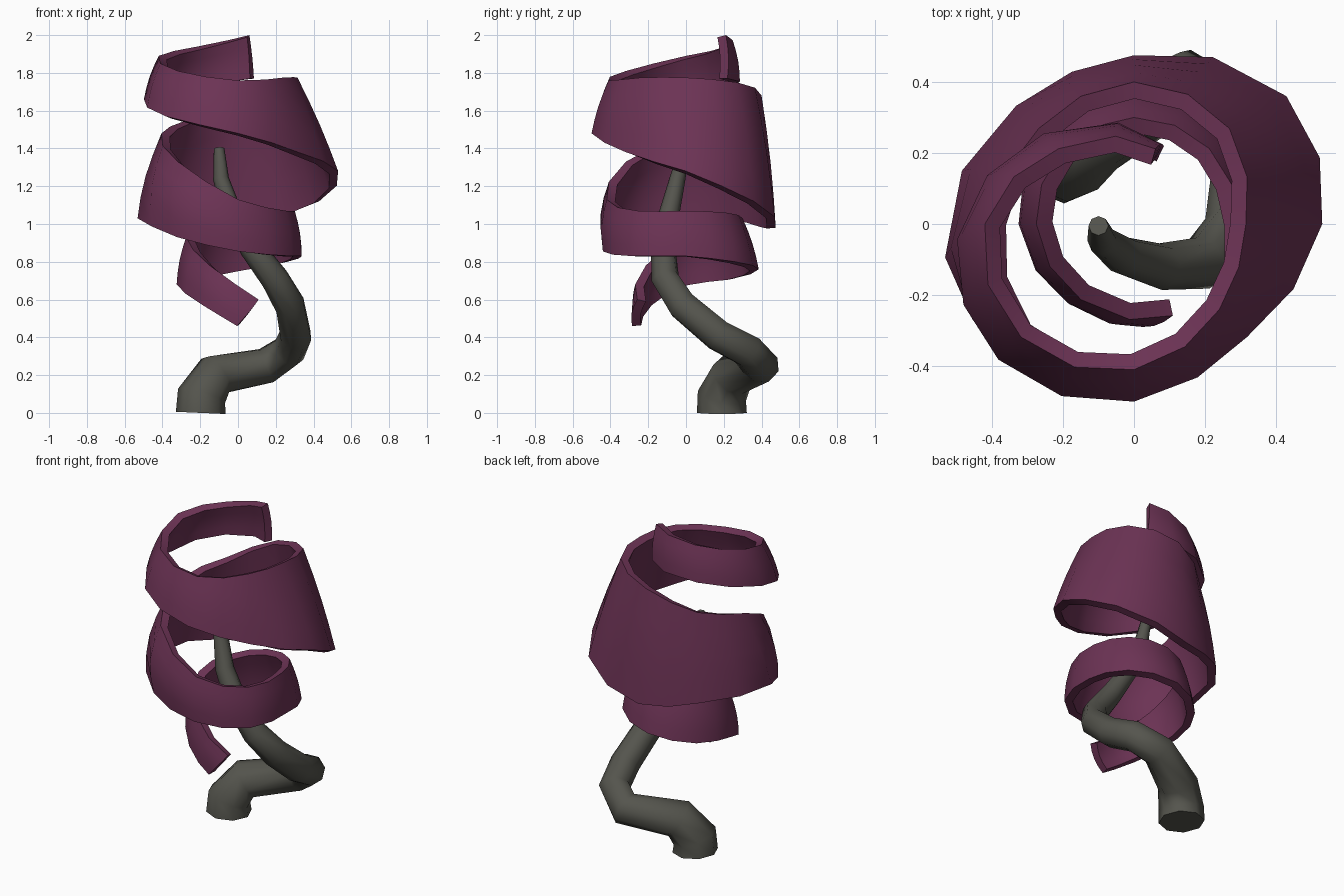
import bpy, bmesh
from math import radians, cos, sin, pi, exp
from mathutils import Vector

if "Cube" in bpy.data.objects:
    bpy.data.objects.remove(bpy.data.objects["Cube"])


def colour(obj, name, rgb):
    mat = bpy.data.materials.new(name)
    mat.diffuse_color = (*rgb, 1)
    mat.use_nodes = True
    mat.node_tree.nodes["Principled BSDF"].inputs["Base Color"].default_value = mat.diffuse_color
    obj.data.materials.append(mat)


def activate(obj):
    bpy.ops.object.select_all(action='DESELECT')
    obj.select_set(True)
    bpy.context.view_layer.objects.active = obj


def refine(rows, steps=2):
    """Catmull-Rom samples through rows of values."""
    pts = [Vector(r) for r in rows]
    out = []
    for i in range(len(pts) - 1):
        a, b, c, d = (pts[min(max(i + k, 0), len(pts) - 1)] for k in (-1, 0, 1, 2))
        for s in range(steps):
            t = s / steps
            out.append(0.5 * (2 * b + (c - a) * t + (2 * a - 5 * b + 4 * c - d) * t * t
                              + (3 * b - a - 3 * c + d) * t ** 3))
    return out + [pts[-1]]


def across(lo, up, t):
    """Point at fraction t across the ribbon, bulging gently outward."""
    p = lo.lerp(up, t)
    bulge = .01 + .03 * exp(-((p[0] + 495) / 35) ** 2)
    r = p[1] + bulge * sin(pi * t)
    a = radians(p[0])
    return Vector((r * cos(a), r * sin(a), p[2]))


# Ribbon: lower and upper edges as (angle, radius, height)
lower = [(-91, .285, .46), (-130, .29, .57), (-180, .325, .68), (-225, .35, .71),
         (-270, .385, .76), (-315, .37, .80), (-360, .337, .83), (-405, .40, .83),
         (-450, .44, .855), (-490, .50, .93), (-530, .54, 1.03), (-585, .47, 1.02),
         (-630, .475, .98), (-680, .56, 1.12), (-720, .53, 1.28), (-765, .45, 1.38),
         (-810, .50, 1.48), (-855, .54, 1.57), (-895, .50, 1.66), (-945, .36, 1.73),
         (-1011, .235, 1.77)]
upper = [(-67, .28, .60), (-125, .26, .78), (-180, .275, .93), (-225, .29, .98),
         (-270, .30, 1.03), (-315, .30, 1.06), (-360, .30, 1.07), (-405, .36, 1.07),
         (-450, .42, 1.13), (-495, .45, 1.33), (-540, .405, 1.48), (-585, .38, 1.55),
         (-630, .40, 1.68), (-675, .38, 1.75), (-720, .315, 1.775), (-765, .34, 1.775),
         (-810, .41, 1.76), (-855, .45, 1.81), (-900, .42, 1.89), (-945, .30, 1.94),
         (-1006, .22, 2.0)]
bm = bmesh.new()
rows = [[bm.verts.new(across(lo, up, k / 4)) for k in range(5)]
        for lo, up in zip(refine(lower), refine(upper))]
for r, s in zip(rows, rows[1:]):
    for k in range(4):
        bm.faces.new((r[k], r[k + 1], s[k + 1], s[k]))
mesh = bpy.data.meshes.new("ribbon")
bm.to_mesh(mesh)
bm.free()
ribbon = bpy.data.objects.new("spiral_ribbon", mesh)
bpy.context.collection.objects.link(ribbon)
solid = ribbon.modifiers.new("thickness", 'SOLIDIFY')
solid.thickness = 0.048
solid.offset = -1
activate(ribbon)
bpy.ops.object.modifier_apply(modifier=solid.name)
bpy.ops.object.shade_smooth_by_angle(angle=radians(40))
colour(ribbon, "plum", (.15, .033, .09))

# Stem: tapered eight-sided tube, (x, y, z, radius)
path = [(-.197, .19, 0, .132), (-.193, .19, .09, .13), (-.12, .245, .2, .117),
        (.15, .395, .25, .1), (.27, .325, .33, .092), (.305, .17, .41, .087),
        (.275, -.02, .57, .082), (.195, -.11, .71, .075), (.075, -.12, .87, .066),
        (-.03, -.09, 1.05, .055), (-.09, -.045, 1.24, .042), (-.10, -.005, 1.40, .028)]
curve = bpy.data.curves.new("stem", 'CURVE')
curve.dimensions = '3D'
curve.bevel_depth = 1
curve.bevel_resolution = 2
curve.use_fill_caps = True
spline = curve.splines.new('POLY')
spline.points.add(len(path) - 1)
for p, (x, y, z, r) in zip(spline.points, path):
    p.co = (x, y, z, 1)
    p.radius = r
stem = bpy.data.objects.new("stem", curve)
bpy.context.collection.objects.link(stem)
activate(stem)
bpy.ops.object.convert(target='MESH')
stem = bpy.context.object
bpy.ops.object.shade_smooth_by_angle(angle=radians(60))
colour(stem, "dark_stem", (.09, .09, .075))
